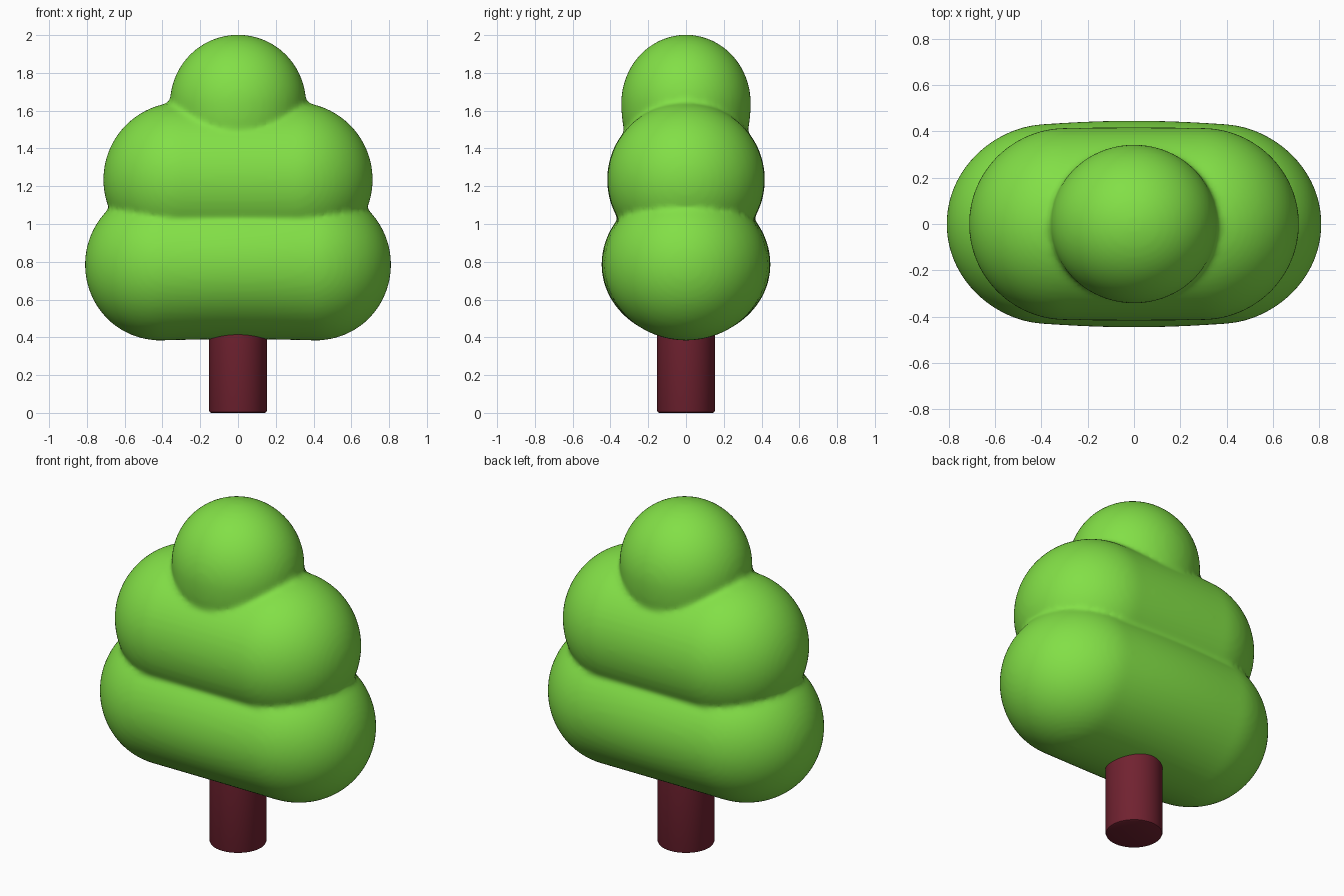
import bpy, bmesh, math

if "Cube" in bpy.data.objects:
    bpy.data.objects.remove(bpy.data.objects["Cube"])

def material(name, col):
    m = bpy.data.materials.new(name)
    m.diffuse_color = (*col, 1)
    m.use_nodes = True
    m.node_tree.nodes["Principled BSDF"].inputs["Base Color"].default_value = m.diffuse_color
    return m

green = material("leaf green", (0.225, 0.74, 0.062))
red = material("dark red bark", (0.165, 0.016, 0.03))

def make_object(name, bm, mat):
    me = bpy.data.meshes.new(name)
    bmesh.ops.recalc_face_normals(bm, faces=bm.faces[:])
    bm.to_mesh(me)
    bm.free()
    me.materials.append(mat)
    ob = bpy.data.objects.new(name, me)
    bpy.context.collection.objects.link(ob)
    return ob

def add_lobe(bm, half, r, zc, bulge, sag, sides=64, steps=20):
    """Sideways rounded capsule, fatter front to back in the middle."""
    straight = half - r
    # stations along x with their radius: round end, straight run, round end
    arc = [(math.cos(a), math.sin(a)) for a in
           (math.pi / 2 * i / steps for i in range(1, steps + 1))]
    right = [(straight + r * c, r * s) for c, s in arc]
    run = [(straight * (1 - 2 * i / steps), r) for i in range(1, steps)]
    left = [(-x, s) for x, s in reversed(right)]
    rings = []
    for x, rad in right + run + left:
        t = max(0.0, 1 - (x / half) ** 2) ** 2
        ring = []
        for k in range(sides):
            a = 2 * math.pi * k / sides
            y = rad * math.cos(a) * (1 + bulge * t)
            z = rad * math.sin(a)
            z -= sag * t * min(0.0, math.sin(a))
            ring.append(bm.verts.new((x, y, zc + z)))
        rings.append(ring)
    for a, b in zip(rings, rings[1:]):
        for k in range(sides):
            n = (k + 1) % sides
            bm.faces.new((a[k], a[n], b[n], b[k]))
    # close the two ends
    for ring, x in ((rings[0], half), (rings[-1], -half)):
        tip = bm.verts.new((x, 0, zc))
        for k in range(sides):
            bm.faces.new((ring[k], ring[(k + 1) % sides], tip))

# Foliage: two wide lobes and a crown ball, fused
bm = bmesh.new()
add_lobe(bm, 0.81, 0.41, 0.785, 0.09, 0.015)
add_lobe(bm, 0.713, 0.41, 1.235, 0.018, 0.0)
for v in bmesh.ops.create_uvsphere(bm, u_segments=64, v_segments=48, radius=1)["verts"]:
    x, y, z = v.co
    v.co = (x * 0.36, y * 0.343, 1.64 + z * (0.362 if z > 0 else 0.5))
foliage = make_object("foliage", bm, green)
rm = foliage.modifiers.new("fuse", "REMESH")
rm.mode = "VOXEL"
rm.voxel_size = 0.016
rm.use_smooth_shade = True
sm = foliage.modifiers.new("soften", "SMOOTH")
sm.factor = 0.5
sm.iterations = 5

# Trunk: short round post with a softened foot
bm = bmesh.new()
for v in bmesh.ops.create_cone(bm, cap_ends=True, segments=48, radius1=0.153,
                               radius2=0.153, depth=0.5)["verts"]:
    v.co.z += 0.25
foot = [e for e in bm.edges if all(v.co.z < 0.01 for v in e.verts)]
bmesh.ops.bevel(bm, geom=foot, offset=0.012, segments=2, profile=0.5, affect="EDGES")
trunk = make_object("trunk", bm, red)
bpy.context.view_layer.objects.active = trunk
trunk.select_set(True)
bpy.ops.object.shade_smooth_by_angle(angle=math.radians(40))
